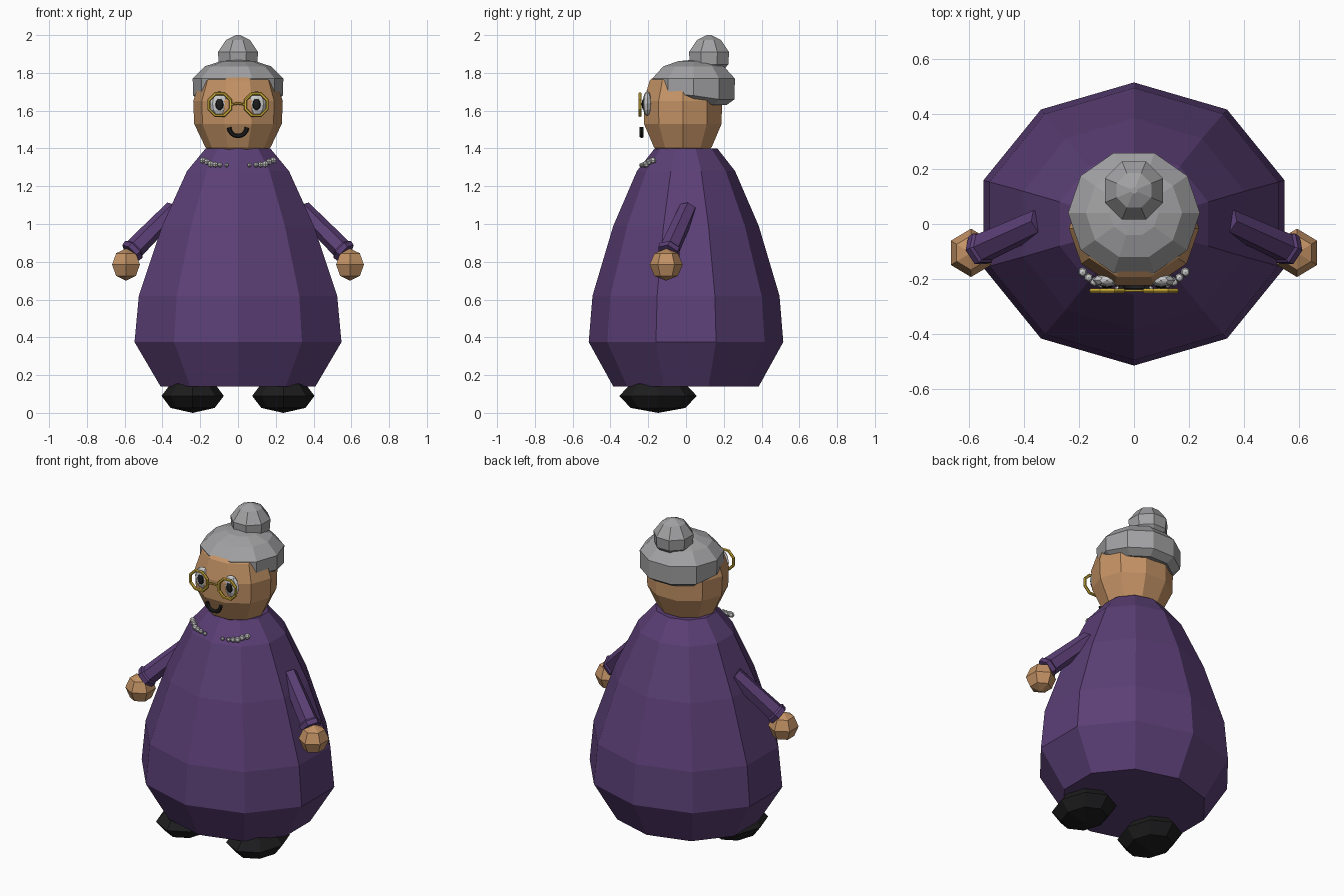
import bpy, bmesh
from math import sin, cos, pi
from mathutils import Vector, Matrix

if "Cube" in bpy.data.objects:
    bpy.data.objects.remove(bpy.data.objects["Cube"])


def material(name, r, g, b):
    m = bpy.data.materials.new(name)
    m.diffuse_color = (r, g, b, 1)
    m.use_nodes = True
    m.node_tree.nodes["Principled BSDF"].inputs["Base Color"].default_value = m.diffuse_color
    return m


PURPLE = material("purple", 0.105, 0.05, 0.18)
SKIN = material("skin", 0.55, 0.29, 0.13)
GREY = material("grey", 0.36, 0.36, 0.37)
BLACK = material("black", 0.012, 0.012, 0.013)
WHITE = material("white", 0.8, 0.8, 0.78)
GOLD = material("gold", 0.62, 0.42, 0.04)


def finish(name, bm, mat):
    bmesh.ops.recalc_face_normals(bm, faces=bm.faces)
    me = bpy.data.meshes.new(name)
    bm.to_mesh(me)
    bm.free()
    me.materials.append(mat)
    ob = bpy.data.objects.new(name, me)
    bpy.context.collection.objects.link(ob)
    return ob


def loft(name, rings, mat, caps=True):
    """Skin a list of closed rings of points."""
    bm = bmesh.new()
    vs = [[bm.verts.new(p) for p in ring] for ring in rings]
    n = len(vs[0])
    for a, b in zip(vs, vs[1:]):
        for i in range(n):
            j = (i + 1) % n
            bm.faces.new((a[i], a[j], b[j], b[i]))
    if caps:
        bm.faces.new(vs[0])
        bm.faces.new(vs[-1])
    return finish(name, bm, mat)


def ellipse(z, rx, ry, cy=0, n=10, turn=0):
    return [(rx * cos(turn + 2 * pi * i / n), cy + ry * sin(turn + 2 * pi * i / n), z)
            for i in range(n)]


def ball(name, loc, size, mat, seg=8, rings=6, rot=None):
    bm = bmesh.new()
    bmesh.ops.create_uvsphere(bm, u_segments=seg, v_segments=rings, radius=1)
    m = Matrix.Translation(loc) @ (rot or Matrix()) @ Matrix.Diagonal((*size, 1))
    bmesh.ops.transform(bm, matrix=m, verts=bm.verts)
    return finish(name, bm, mat)


def tube(name, points, r, mat, sides=6, closed=False):
    """Tube along a path lying in a plane facing -y."""
    pts = [Vector(p) for p in points]
    n = len(pts)
    rings = []
    for i, p in enumerate(pts):
        a = pts[(i - 1) % n] if closed or i > 0 else p
        b = pts[(i + 1) % n] if closed or i < n - 1 else p
        t = (b - a).normalized()
        u = t.cross(Vector((0, 1, 0))).normalized()
        w = t.cross(u)
        rings.append([p + r * (u * cos(2 * pi * k / sides) + w * sin(2 * pi * k / sides))
                      for k in range(sides)])
    if closed:
        rings.append(rings[0])
    ob = loft(name, rings, mat, caps=not closed)
    if closed:
        bm = bmesh.new()
        bm.from_mesh(ob.data)
        bmesh.ops.remove_doubles(bm, verts=bm.verts, dist=1e-5)
        bmesh.ops.recalc_face_normals(bm, faces=bm.faces)
        bm.to_mesh(ob.data)
        bm.free()
    return ob


# Dress: ten-sided bell
profile = [(0.14, 0.431, 0.385), (0.375, 0.576, 0.515), (0.62, 0.552, 0.495),
           (0.99, 0.422, 0.385), (1.28, 0.284, 0.26), (1.40, 0.18, 0.166)]
loft("dress", [ellipse(*p, turn=pi / 10) for p in profile], PURPLE)

# Head
profile = [(1.39, 0.15, 0.14), (1.405, 0.172, 0.16), (1.53, 0.232, 0.216),
           (1.65, 0.237, 0.218), (1.76, 0.20, 0.184), (1.82, 0.12, 0.11)]
loft("head", [ellipse(*p, cy=-0.017) for p in profile], SKIN)


# Hair cap with a hairline rising at the front
def hairline(scale, drop):
    ring = []
    for x, y, _ in ellipse(0, 0.24 * scale, 0.23 * scale, 0.04):
        s = (y - 0.04) / (0.23 * scale)
        z = 1.755 if s < -0.9 else 1.69 if s < -0.3 else 1.68 if s < 0.3 else 1.66
        ring.append((x, y, z - drop))
    return ring


cap = [(1.77, 0.24, 0.23), (1.835, 0.175, 0.168), (1.862, 0.09, 0.085), (1.868, 0.02, 0.02)]
loft("hair", [hairline(0.8, 0.03), hairline(0.99, 0)]
     + [ellipse(*p, cy=0.04) for p in cap], GREY)

# Bun
bun = [(1.80, 0.07), (1.845, 0.11), (1.91, 0.115), (1.975, 0.068), (2.0, 0.012)]
loft("bun", [ellipse(z, r, r, 0.122, 8, pi / 8) for z, r in bun], GREY)

# Smile and glasses bridge
tube("mouth", [(0.047 * cos(a), -0.235, 1.511 + 0.045 * sin(a))
               for a in [pi + pi * i / 8 for i in range(9)]], 0.012, BLACK)
tube("glasses_bridge", [(-0.035, -0.243, 1.633), (0, -0.243, 1.638), (0.035, -0.243, 1.633)],
     0.006, GOLD)

beads = [(0.06, -0.236, 1.312, 0.012), (0.095, -0.227, 1.313, 0.014),
         (0.12, -0.219, 1.315, 0.016), (0.145, -0.21, 1.318, 0.018),
         (0.165, -0.195, 1.33, 0.017), (0.187, -0.175, 1.337, 0.018)]

for side, s in (("left", -1), ("right", 1)):
    # Eyes and glasses
    ball("eye_" + side, (s * 0.098, -0.205, 1.637), (0.052, 0.025, 0.066), WHITE)
    ball("pupil_" + side, (s * 0.098, -0.222, 1.633), (0.024, 0.013, 0.032), BLACK)
    tube("glasses_rim_" + side,
         [(s * 0.097 + 0.062 * cos(a), -0.243, 1.632 + 0.062 * sin(a))
          for a in [pi / 8 + pi * i / 4 for i in range(8)]], 0.009, GOLD, closed=True)

    # Sleeve and cuff
    a, b = Vector((s * 0.34, 0.01, 1.08)), Vector((s * 0.562, -0.092, 0.855))
    d = (b - a).normalized()
    u = d.cross(Vector((0, 1, 0))).normalized()
    w = d.cross(u)
    stations = [(a, 0.048), (b - d * 0.025, 0.055), (b - d * 0.015, 0.064), (b + d * 0.012, 0.06)]
    loft("sleeve_" + side,
         [[p + r * (u * cos(pi * k / 3) + w * sin(pi * k / 3)) for k in range(6)]
          for p, r in stations], PURPLE)

    # Hand and shoe
    ball("hand_" + side, (s * 0.593, -0.105, 0.785), (0.085, 0.088, 0.085), SKIN, 6, 4)
    ball("shoe_" + side, (s * 0.24, -0.148, 0.09), (0.165, 0.205, 0.09), BLACK, 8, 4)

    # Necklace pearls
    for i, (x, y, z, r) in enumerate(beads):
        ball(f"pearl_{side}_{i}", (s * x, y, z), (r, r, r), WHITE, 6, 4)
